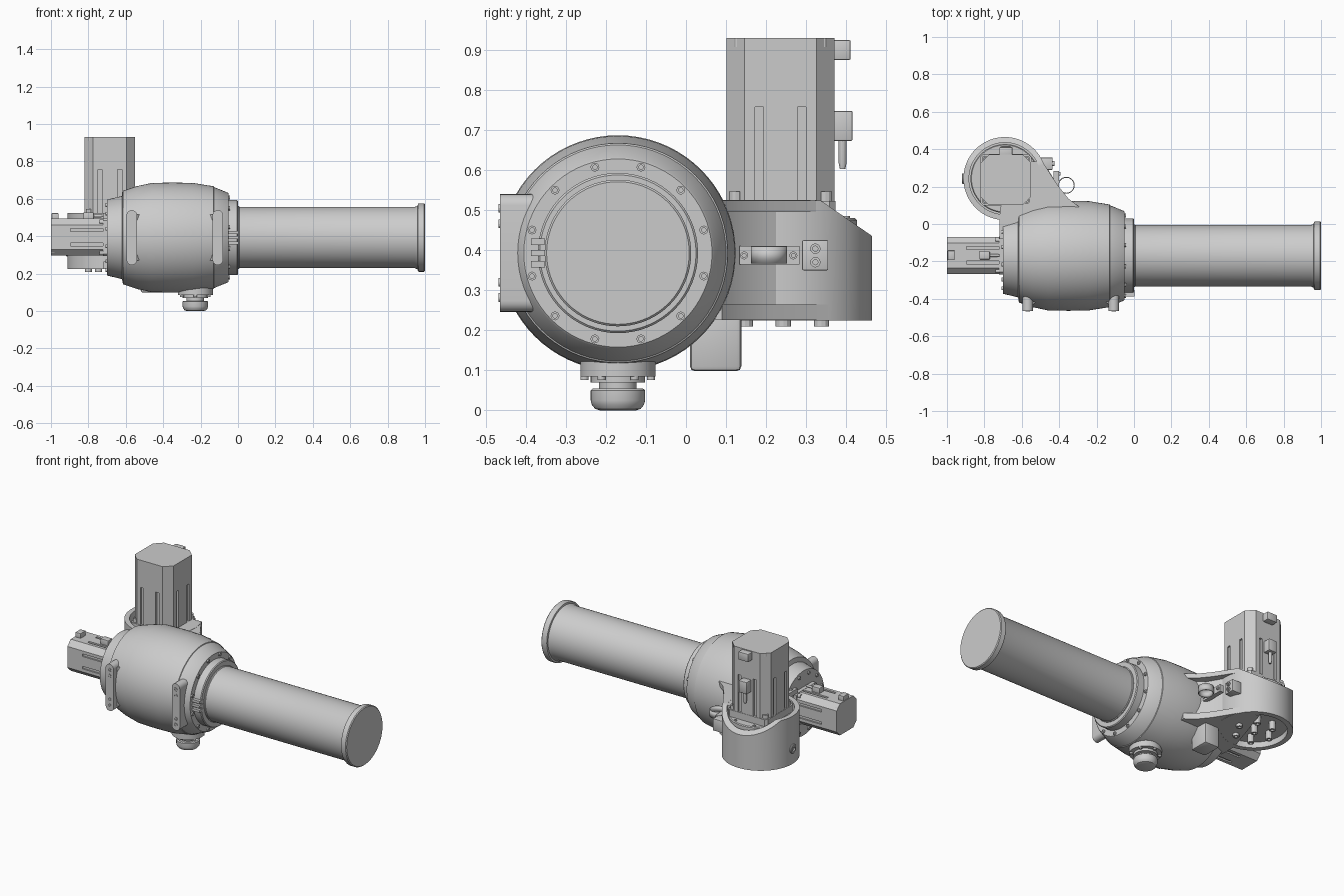
import bpy, bmesh, math
from mathutils import Matrix, Vector

if "Cube" in bpy.data.objects:
    bpy.data.objects.remove(bpy.data.objects["Cube"])

CY, CZ = -0.17, 0.393          # main horizontal axis
GX, GY = -0.69, 0.243          # vertical gearbox axis
X, Y, Z = Vector((1, 0, 0)), Vector((0, 1, 0)), Vector((0, 0, 1))


def finish(name, bm, mat=Matrix()):
    bmesh.ops.recalc_face_normals(bm, faces=bm.faces)
    bm.transform(mat)
    me = bpy.data.meshes.new(name)
    bm.to_mesh(me)
    bm.free()
    ob = bpy.data.objects.new(name, me)
    bpy.context.collection.objects.link(ob)
    return ob


def frame(origin, axis):
    return Matrix.Translation(origin) @ Z.rotation_difference(axis).to_matrix().to_4x4()


def lathe(name, profile, origin, axis, n=64):
    """Revolve (height, radius) pairs about an axis, with capped ends."""
    bm = bmesh.new()
    rings = [[bm.verts.new((r * math.cos(2 * math.pi * i / n), r * math.sin(2 * math.pi * i / n), h))
              for i in range(n)] for h, r in profile]
    for a, b in zip(rings, rings[1:]):
        for i in range(n):
            j = (i + 1) % n
            bm.faces.new((a[i], a[j], b[j], b[i]))
    bm.faces.new(rings[0])
    bm.faces.new(rings[-1])
    return finish(name, bm, frame(origin, axis))


def prism(name, pts, z0, z1, mat=Matrix(), bevel=0):
    bm = bmesh.new()
    f = bm.faces.new([bm.verts.new((x, y, z0)) for x, y in pts])
    up = bmesh.ops.extrude_face_region(bm, geom=[f])
    bmesh.ops.translate(bm, vec=(0, 0, z1 - z0), verts=[v for v in up['geom'] if isinstance(v, bmesh.types.BMVert)])
    if bevel:
        bmesh.ops.bevel(bm, geom=bm.edges[:], offset=bevel, segments=2, profile=0.5, affect='EDGES')
    return finish(name, bm, mat)


def box(name, x, y, z, mat=Matrix(), bevel=0):
    return prism(name, [(x[0], y[0]), (x[1], y[0]), (x[1], y[1]), (x[0], y[1])], z[0], z[1], mat, bevel)


def bolts(name, points, axis, r, h):
    """Socket-head bolts: a cylinder with a sunken hexagon, all in one mesh."""
    bm = bmesh.new()
    for p in points:
        m = frame(Vector(p), axis)
        rings = [[bm.verts.new(m @ Vector((q * math.cos(math.pi * i / 6), q * math.sin(math.pi * i / 6), t)))
                  for i in range(12)] for t, q in ((-.01, r), (h, r), (h, r * .5), (h * .5, r * .5))]
        for a, b in zip(rings, rings[1:]):
            for i in range(12):
                bm.faces.new((a[i], a[(i + 1) % 12], b[(i + 1) % 12], b[i]))
        bm.faces.new(rings[0])
        bm.faces.new(rings[-1])
    return finish(name, bm)


def circle(n, r, start=0.0):
    return [(r * math.cos(start + 2 * math.pi * i / n), r * math.sin(start + 2 * math.pi * i / n)) for i in range(n)]


def motor(name, mat, length, plug):
    """Square motor along local z, plugs on local +y."""
    h, c = 0.135, 0.09
    octagon = [(h, -c), (h, c), (c, h), (-c, h), (-h, c), (-h, -c), (-c, -h), (c, -h)]
    body = prism(name + "_body", octagon, 0, length, mat)
    # long grooves in all four sides
    bm = bmesh.new()
    for k in range(4):
        for s in (-.053, .053):
            bmesh.ops.create_cube(bm, size=1, matrix=Matrix.Rotation(k * math.pi / 2, 4, 'Z') @
                                  Matrix.Translation((h, s, .155)) @ Matrix.Diagonal((.024, .022, .25, 1)))
    cutter = finish(name + "_cutter", bm, mat)
    cutter.hide_render = True
    mod = body.modifiers.new("grooves", 'BOOLEAN')
    mod.operation, mod.object = 'DIFFERENCE', cutter
    bpy.context.view_layer.objects.active = body
    bpy.ops.object.modifier_apply(modifier=mod.name)
    bpy.data.objects.remove(cutter)
    # mounting flange, bolts and plugs
    e, f = .137, .122
    flange = [(e, -f), (e, f), (f, e), (-f, e), (-e, f), (-e, -f), (-f, -e), (f, -e)]
    prism(name + "_flange", flange, 0, .045, mat)
    axis = (mat.to_3x3() @ Z).normalized()
    corners = [(sx * .112, sy * .112) for sx in (-1, 1) for sy in (-1, 1)]
    s = mat.to_scale().x
    bolts(name + "_flange_bolts", [mat @ Vector((x, y, .045)) for x, y in corners], axis, .017 * s, .024 * s)
    bolts(name + "_end_bolts", [mat @ Vector((x * .93, y * .93, length - .012)) for x, y in corners],
          axis, .013 * s, .012 * s)
    box(name + "_end_plug", (-.035, .035), (h - .01, h + .04), (length - .055, length - .005), mat, .004)
    box(name + "_cable_plug", (-.028, .028), (h - .01, h + .045), (plug, plug + .075), mat, .004)
    lathe(name + "_plug_pin", [(plug - .07, .007), (plug - .055, .01), (plug, .01)], (0, 0, 0), Z, 12).data.transform(
        mat @ Matrix.Translation((0, h + .02, 0)))


# barrel-shaped main body, collar and long tube
main = Vector((0, CY, CZ))
lathe("main_body", [(-.7, .203), (-.62, .222), (-.615, .25), (-.54, .275), (-.46, .292), (-.35, .294), (-.24, .292),
                    (-.13, .274), (-.128, .27), (-.055, .24), (-.05, .235)], main, X, 72)
lathe("collar", [(-.06, .2), (-.005, .2), (0, .195), (0, .16)], main, X)
lathe("tube", [(-.03, .168), (.004, .168), (.008, .164), (.945, .164), (.96, .17), (.962, .18), (.967, .183),
               (.995, .183), (1, .178)], main, X, 72)
bolts("collar_bolts", [(-.05, CY + y, CZ + z) for y, z in circle(12, .222, math.pi / 12)], X, .011, .008)
bolts("rear_bolts", [(-.7, CY + y, CZ + z) for y, z in circle(12, .18, math.pi / 12)], -X, .01, .008)
for z in (.365, .393, .421):
    box("collar_key", (-.06, .004), (-.387, -.352), (z - .008, z + .008))

# two front mounting pads with rounded ends
for x in (-.568, -.108):
    pts = [(x + .028 * math.cos(a), z + .028 * math.sin(a)) for z, a0 in ((.512, 0), (.274, math.pi))
           for a in [a0 + math.pi * i / 10 for i in range(11)]]
    to_front = Matrix.Rotation(math.pi / 2, 4, 'X')
    prism("mounting_pad", pts, .25, .464, to_front)
    bolts("pad_screws", [(x, -.464, z) for z in (.282, .32, .466, .505)], -Y, .011, .004)
    # slanted web behind the pad
    s = 1 if x < -.3 else -1
    prism("pad_web", [(x, -.43), (x + s * .028, -.43), (x + s * .085, -.38), (x, -.3)], .27, .516)

# bottom drain knob
lathe("knob", [(0, .045), (.004, .057), (.014, .065), (.025, .068), (.05, .068), (.055, .062), (.055, .047),
               (.07, .047), (.07, .068), (.085, .068), (.085, .094), (.122, .094), (.13, .088), (.16, .088)],
      (-.228, CY, 0), Z, 48)
bolts("knob_bolts", [(-.228 + x, CY + y, .087) for x, y in circle(6, .083, math.pi / 2)], -Z, .01, .011)

# round gearbox housing with a sloped upper rim and a hollow underside
housing = lathe("gearbox_housing", [(.262, .19), (.225, .19), (.225, .222), (.525, .222), (.525, .192), (.42, .192)],
                (GX, GY, 0), Z, 72)
for v in housing.data.vertices:
    if v.co.z > .5:
        v.co.z = min(.525, .525 - (v.co.y - .335) * .69)
lathe("motor_adapter", [(.41, .184), (.475, .184), (.48, .179)], (GX, GY, 0), Z)
bolts("adapter_screws", [(GX + x, GY + y, .48) for x, y in circle(8, .17, math.pi / 8)], Z, .009, .005)
bolts("underside_bolts", [(GX + x, GY + y, .262) for x, y in circle(6, .11)] +
      [(GX, GY, .262)], -Z, .019, .053)
lathe("side_plug", [(0, .028), (.026, .028), (.03, .024), (.03, .013), (.02, .013)], (GX - .2, GY, .32), -X, 24)

# ribbed arm joining the gearbox to the body
outline = [(-.72, .03), (-.72, -.08), (-.3, -.08), (-.29, .09), (-.35, .135), (-.41, .21), (-.5, .358), (-.6, .4)]
web = [(-.7, .04), (-.7, -.08), (-.34, -.08), (-.34, .08), (-.42, .14), (-.46, .21), (-.53, .345), (-.62, .38)]
ring = [(x, y) for x, y in outline[:-2]] + [(-.488, .331), (-.56, .335), (-.7, .2)]
prism("arm_top_plate", ring, .495, .524)
prism("arm_bottom_plate", outline, .226, .265)
prism("arm_web", [p if p[1] < .33 else (p[0], .33) for p in web], .24, .51)
box("lower_lug", (-.52, -.415), (.01, .138), (.098, .27), bevel=.012)

# cable clamp on the arm
box("clamp_block", (-.50, -.435), (.29, .355), (.35, .425), bevel=.003)
bolts("clamp_block_bolts", [(-.435, .323, z) for z in (.37, .404)], X, .013, .01)
box("clamp_strip", (-.43, -.402), (.133, .283), (.365, .41))
bolts("clamp_strip_bolts", [(-.402, y, .387) for y in (.145, .268)], X, .01, .008)
band = prism("clamp_band", [(x - .362, y + .207) for x, y in circle(40, .045)], .367, .409)
bm = bmesh.new()
bm.from_mesh(band.data)
bmesh.ops.delete(bm, geom=[f for f in bm.faces if abs(f.normal.z) > .9], context='FACES_ONLY')
bm.to_mesh(band.data)
bm.free()
band.modifiers.new("thickness", 'SOLIDIFY').thickness = .005

# upright motor, and a smaller one on the rear of the body
motor("upright_motor", Matrix.Translation((-.685, .236, .478)), .452, .195)
side = Matrix(((0, 0, -1, -.69), (-1, 0, 0, -.168), (0, 1, 0, .395), (0, 0, 0, 1)))
motor("rear_motor", side @ Matrix.Scale(.735, 4), .422, .11)

# smooth shading with crisp edges
bpy.ops.object.select_all(action='SELECT')
bpy.ops.object.shade_smooth_by_angle(angle=math.radians(28))
